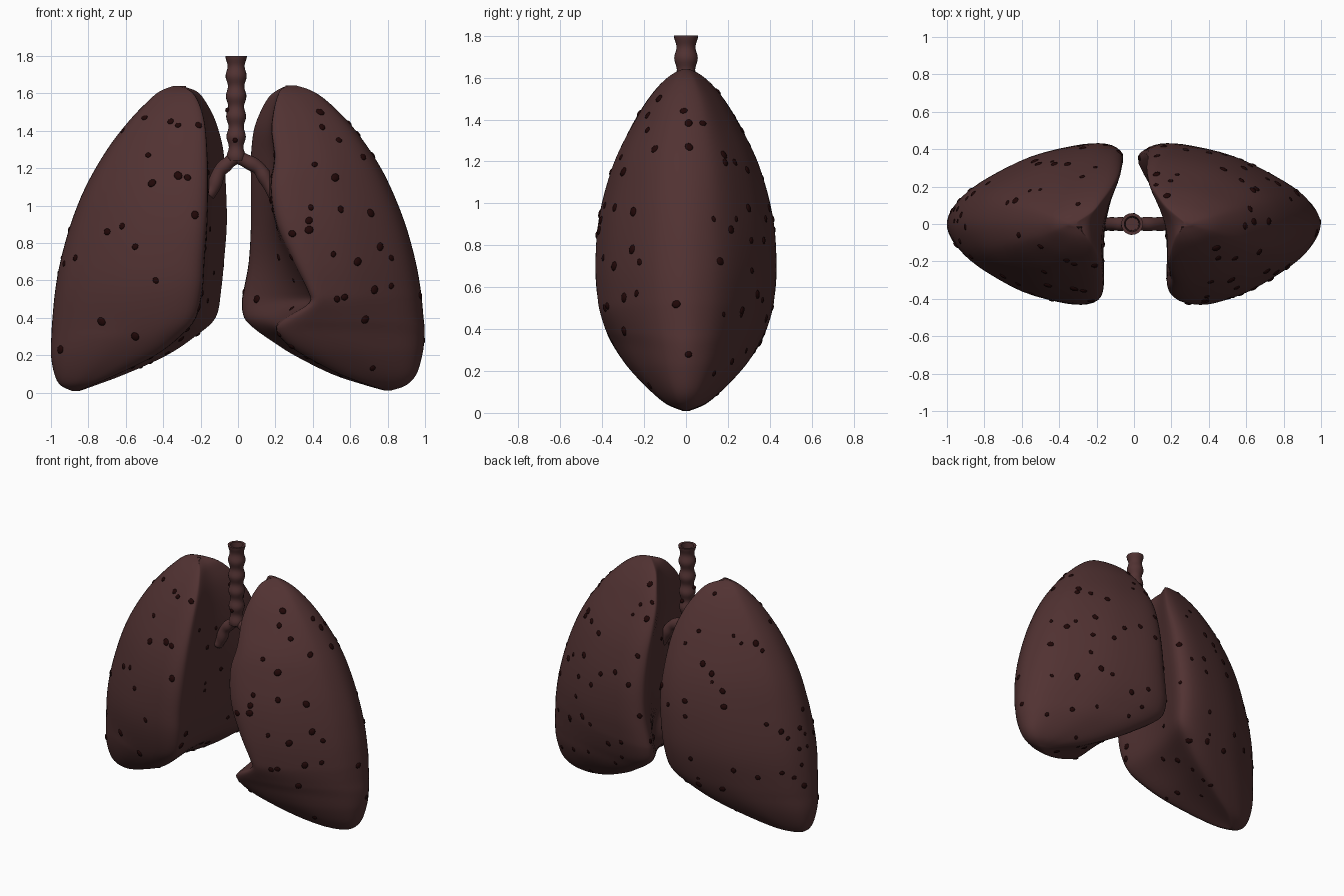
import bpy, bmesh, math, random
from mathutils import Vector, Matrix
from mathutils.bvhtree import BVHTree

if "Cube" in bpy.data.objects:
    bpy.data.objects.remove(bpy.data.objects["Cube"])

random.seed(4)


def material(name, rgb):
    m = bpy.data.materials.new(name)
    m.diffuse_color = (*rgb, 1)
    m.use_nodes = True
    m.node_tree.nodes["Principled BSDF"].inputs["Base Color"].default_value = m.diffuse_color
    return m


TISSUE = material("dark_tissue", (0.083, 0.032, 0.032))
SPOT = material("black_red_spot", (0.014, 0.002, 0.002))


def make_object(name, bm, mat):
    bmesh.ops.recalc_face_normals(bm, faces=bm.faces)
    for f in bm.faces:
        f.smooth = True
    me = bpy.data.meshes.new(name)
    bm.to_mesh(me)
    me.materials.append(mat)
    ob = bpy.data.objects.new(name, me)
    bpy.context.collection.objects.link(ob)
    return ob


def spline(pts, steps, closed=False):
    """Smooth curve through tuples of any length."""
    n = len(pts)
    out = []
    for i in range(n if closed else n - 1):
        ids = [i - 1, i, i + 1, i + 2]
        ids = [k % n if closed else min(max(k, 0), n - 1) for k in ids]
        a, b, c, d = (pts[k] for k in ids)
        for s in range(steps):
            t = s / steps
            out.append(tuple(0.5 * (2 * q + (r - p) * t + (2 * p - 5 * q + 4 * r - w) * t * t
                                    + (3 * q - p - 3 * r + w) * t ** 3)
                             for p, q, r, w in zip(a, b, c, d)))
    if not closed:
        out.append(pts[-1])
    return out


def loft(bm, rings, caps=True):
    rows = [[bm.verts.new(p) for p in r] for r in rings]
    n = len(rows[0])
    for a, b in zip(rows, rows[1:]):
        for i in range(n):
            j = (i + 1) % n
            bm.faces.new((a[i], a[j], b[j], b[i]))
    if caps:
        bm.faces.new(rows[0][::-1])
        bm.faces.new(rows[-1])


# Levels: height, outer x, inner front x, inner back x, half depth
FULL_LUNG = [
    (.008, .885, .855, .85, .012), (.04, .95, .78, .76, .09), (.1, .982, .64, .60, .165),
    (.2, 1.0, .44, .38, .262), (.3, .998, .31, .23, .335), (.4, .992, .225, .12, .385),
    (.55, .977, .19, .09, .422), (.7, .95, .18, .075, .432), (.9, .895, .165, .06, .42),
    (1.1, .815, .16, .065, .375), (1.3, .70, .165, .08, .295), (1.45, .585, .18, .12, .213),
    (1.55, .49, .21, .17, .14), (1.61, .42, .25, .22, .075), (1.638, .35, .31, .30, .015)]
NOTCHED_LUNG = [
    (.012, .82, .785, .78, .012), (.04, .90, .70, .68, .085), (.1, .955, .54, .50, .165),
    (.2, .985, .35, .30, .262), (.27, .995, .25, .19, .315), (.34, .998, .205, .09, .355),
    (.4, .992, .25, .035, .385), (.48, .985, .375, .025, .41), (.55, .977, .365, .035, .422),
    (.7, .95, .29, .06, .432), (.9, .895, .205, .07, .42), (1.1, .815, .175, .07, .375),
    (1.25, .735, .195, .07, .32), (1.4, .63, .18, .085, .24), (1.5, .54, .19, .12, .178),
    (1.58, .45, .21, .165, .11), (1.62, .38, .23, .215, .06), (1.642, .31, .27, .265, .014)]
# Cross-section from the outer edge inward (fraction of width, fraction of depth)
SIDE = [(.03, .22), (.1, .41), (.24, .61), (.47, .84), (.71, .965), (.87, 1), (.97, .95), (1, .8)]


def section(level, side):
    z, xo, xf, xb, h = level
    # rounder toward the top and the lower tip
    ease = min(1, max(0, (z - .9) / .6))
    low = min(1, max(0, (.3 - z) / .3))
    p = 1 - .22 * ease - .2 * low
    # the notch only cuts the inner part of the front face
    base = min(xf, .19) if z > .4 else xf - max(0, xf - .19) * max(0, min(1, (z - .3) / .1))
    pts = [(xo, 0)]
    pts += [(xo + (xb - xo) * u, h * v ** p) for u, v in SIDE]
    for v, dent in ((.35, .03), (0, .04), (-.35, .03)):
        pts.append((xf + (xb - xf) * (v + .8) / 1.6 + dent * min(1, h / .3), h * v))
    pts += [(xo + (base - xo) * u + (xf - base) * u ** 3, -h * v ** p) for u, v in reversed(SIDE)]
    return [(side * x, y, z) for x, y in spline(pts, 3, True)]


def make_lung(name, levels, side):
    bm = bmesh.new()
    loft(bm, [section(l, side) for l in spline(levels, 4)])
    return make_object(name, bm, TISSUE)


# Spots on the front face (x, z)
FRONT_FULL = [
    (-.36, 1.45), (-.32, 1.43), (-.21, 1.43), (-.5, 1.47), (-.48, 1.27), (-.27, 1.15),
    (-.32, 1.16), (-.46, 1.12), (-.23, .95), (-.62, .89), (-.7, .86), (-.55, .78),
    (-.87, .72), (-.93, .69), (-.44, .6), (-.73, .38), (-.55, .3), (-.95, .23)]
FRONT_NOTCHED = [
    (.44, 1.5), (.45, 1.42), (.54, 1.35), (.67, 1.26), (.52, 1.15), (.41, 1.22),
    (.39, .99), (.38, .92), (.38, .87), (.29, .85), (.55, .98), (.71, .96), (.76, .78),
    (.51, .74), (.64, .7), (.82, .72), (.53, .5), (.73, .55), (.57, .51), (.68, .39),
    (.72, .13), (.1, .5), (.22, .31), (.82, .57)]


def add_spots(name, lung, front):
    me = lung.data
    tree = BVHTree.FromPolygons([v.co for v in me.vertices], [p.vertices for p in me.polygons])
    hits = []
    for x, z in front:
        loc, nrm, _, _ = tree.ray_cast(Vector((x, -2, z)), Vector((0, 1, 0)))
        if loc:
            hits.append((loc, nrm, random.uniform(.015, .024)))
    # the back and inner faces get a random scatter
    faces = [p for p in me.polygons if p.normal.y > -.3 and .05 < p.center.z < 1.58]
    for p in random.choices(faces, [p.area for p in faces], k=58):
        hits.append((p.center, p.normal, random.uniform(.011, .021)))
    bm = bmesh.new()
    for loc, nrm, r in hits:
        rot = Vector(nrm).to_track_quat('Z', 'Y').to_matrix().to_4x4()
        m = (Matrix.Translation(loc) @ rot @ Matrix.Rotation(random.uniform(0, 6), 4, 'Z')
             @ Matrix.Diagonal((r * 1.08, r * .92, r * .42, 1)))
        bmesh.ops.create_icosphere(bm, subdivisions=2, radius=1, matrix=m)
    make_object(name, bm, SPOT)


add_spots("full_lung_spots", make_lung("full_lung", FULL_LUNG, -1), FRONT_FULL)
add_spots("notched_lung_spots", make_lung("notched_lung", NOTCHED_LUNG, 1), FRONT_NOTCHED)


def circle(r, z, n=20):
    return [(-.01 + r * math.cos(i * math.tau / n), r * math.sin(i * math.tau / n), z)
            for i in range(n)]


# Ringed windpipe with a hollow top
rings = []
for i in range(49):
    z = 1.24 + .56 * i / 48
    rings.append(circle(.044 + .008 * i / 48 + .006 * math.cos(math.tau * (z - 1.8) / .108), z))
rings += [circle(.042, 1.799), circle(.036, 1.74), circle(.034, 1.45)]
bm = bmesh.new()
loft(bm, rings)
pipe = make_object("windpipe", bm, TISSUE)


# Branch tubes curving down into each lung
def make_branch(name, path, r):
    pts = [Vector(p) for p in spline(path, 6)]
    rows = []
    for i, p in enumerate(pts):
        t = (pts[min(i + 1, len(pts) - 1)] - pts[max(i - 1, 0)]).normalized()
        side = t.cross(Vector((0, 1, 0)))
        rr = r * (1 + .05 * math.sin(i * .9))
        rows.append([p + rr * (side * math.cos(a * math.tau / 14)
                               + Vector((0, 1, 0)) * math.sin(a * math.tau / 14))
                     for a in range(14)])
    bm = bmesh.new()
    loft(bm, rows)
    make_object(name, bm, TISSUE)


make_branch("full_side_branch",
            [(0, 0, 1.27), (-.05, 0, 1.23), (-.1, 0, 1.18), (-.13, 0, 1.1), (-.16, 0, 1.06)], .036)
make_branch("notched_side_branch",
            [(-.02, 0, 1.27), (.04, 0, 1.24), (.11, 0, 1.2), (.155, 0, 1.13), (.2, 0, 1.06)], .037)

# Dark spots on the windpipe
bm = bmesh.new()
for x, y, z in ((-.015, -.045, 1.35), (-.055, -.01, 1.51), (.0, .045, 1.42)):
    bmesh.ops.create_icosphere(bm, subdivisions=2, radius=.014, matrix=Matrix.Translation((x, y, z)))
make_object("windpipe_spots", bm, SPOT)

# Keep the rim crisp
bpy.context.view_layer.objects.active = pipe
pipe.select_set(True)
bpy.ops.object.shade_smooth_by_angle(angle=math.radians(50))
